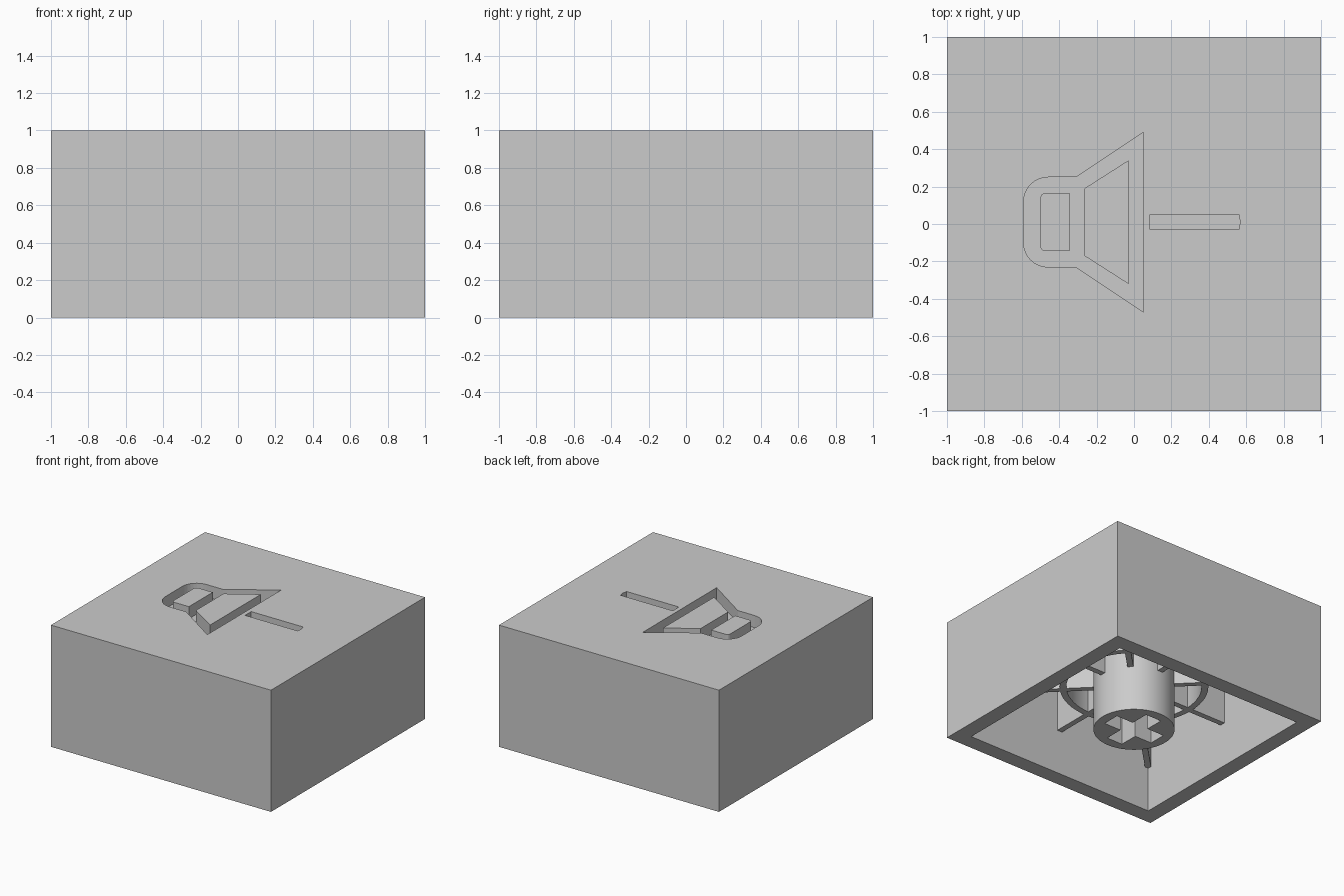
import bpy
import bmesh
from math import cos, sin, pi, radians, sqrt

old = bpy.data.objects.get("Cube")
if old:
    bpy.data.objects.remove(old, do_unlink=True)

grey = bpy.data.materials.new("light_grey_plastic")
grey.use_nodes = True
colour = (0.6, 0.6, 0.6, 1)
grey.diffuse_color = colour
grey.node_tree.nodes["Principled BSDF"].inputs["Base Color"].default_value = colour

INNER = 0.87      # half width of the cavity
CEILING = 0.84    # underside of the top plate
RIB_Z = 0.37      # lower edge of the ribs and ring
FLOOR = 0.90      # bottom of the engraving
MID = 0.01        # symbol axis in y


def prism(name, outline, z0, z1):
    """Extrude a flat outline from z0 to z1."""
    bm = bmesh.new()
    face = bm.faces.new([bm.verts.new((x, y, z0)) for x, y in outline])
    top = bmesh.ops.extrude_face_region(bm, geom=[face])["geom"]
    verts = [v for v in top if isinstance(v, bmesh.types.BMVert)]
    bmesh.ops.translate(bm, verts=verts, vec=(0, 0, z1 - z0))
    bmesh.ops.recalc_face_normals(bm, faces=bm.faces)
    mesh = bpy.data.meshes.new(name)
    bm.to_mesh(mesh)
    bm.free()
    mesh.materials.append(grey)
    ob = bpy.data.objects.new(name, mesh)
    bpy.context.collection.objects.link(ob)
    return ob


def rect(x0, x1, y0, y1):
    return [(x0, y0), (x1, y0), (x1, y1), (x0, y1)]


def circle(r, n=64):
    return [(r * cos(2 * pi * i / n), r * sin(2 * pi * i / n)) for i in range(n)]


def corner(cx, cy, r, n=8):
    """Rounded upper-left corner, running from its top to its left side."""
    return [(cx + r * cos(pi / 2 * (1 + i / n)), cy + r * sin(pi / 2 * (1 + i / n)))
            for i in range(n + 1)]


def mirrored(half):
    """Close a half outline by mirroring it over the symbol axis."""
    return ([(x, MID + y) for x, y in half]
            + [(x, MID - y) for x, y in reversed(half)])


def activate(ob):
    bpy.ops.object.select_all(action="DESELECT")
    ob.select_set(True)
    bpy.context.view_layer.objects.active = ob


def cut(ob, cutter):
    """Subtract the cutter and remove it."""
    mod = ob.modifiers.new("cut", "BOOLEAN")
    mod.operation = "DIFFERENCE"
    mod.solver = "EXACT"
    mod.object = cutter
    activate(ob)
    bpy.ops.object.modifier_apply(modifier=mod.name)
    bpy.data.objects.remove(cutter, do_unlink=True)


def smooth(ob):
    activate(ob)
    bpy.ops.object.shade_smooth_by_angle(angle=radians(30))


# Hollow cap, open at the bottom
cap = prism("cap_shell", rect(-1, 1, -1, 1), 0, 1)
cut(cap, prism("cavity", rect(-INNER, INNER, -INNER, INNER), -0.1, CEILING))

# Engraved horn outline and sound bar in the top
horn = mirrored([(0.05, 0.48), (-0.31, 0.24)] + corner(-0.46, 0.11, 0.13))
cut(cap, prism("horn_pocket", horn, FLOOR, 1.1))
bar = [(0.085, -0.03), (0.56, -0.03), (0.568, 0.01), (0.56, 0.05), (0.085, 0.05)]
cut(cap, prism("bar_pocket", bar, FLOOR, 1.1))

# Islands left standing inside the horn
prism("horn_driver_island",
      mirrored([(-0.345, 0.155)] + corner(-0.475, 0.13, 0.025, 4)), FLOOR - 0.02, 1)
prism("horn_cone_island",
      mirrored([(-0.03, 0.33), (-0.265, 0.18)]), FLOOR - 0.02, 1)

# Stem with a cross-shaped socket
stem = prism("stem", circle(0.306), 0, CEILING + 0.02)
a, b = 0.228, 0.072
cross = [(a, -b), (a, b), (b, b), (b, a), (-b, a), (-b, b),
         (-a, b), (-a, -b), (-b, -b), (-b, -a), (b, -a), (b, -b)]
cut(stem, prism("socket", cross, -0.1, 0.45))
smooth(stem)

# Stiffening ring around the stem
ring = prism("stiffening_ring", circle(0.56), RIB_Z, CEILING + 0.02)
cut(ring, prism("ring_hole", circle(0.51), 0, 1.1))
smooth(ring)

# Eight ribs from the stem to the walls and corners
for i in range(8):
    reach = INNER + 0.02 if i % 2 == 0 else INNER * sqrt(2) + 0.02
    rib = prism(f"rib_{i + 1}", rect(0.28, reach, -0.023, 0.023), RIB_Z, CEILING + 0.02)
    rib.rotation_euler.z = i * pi / 4
